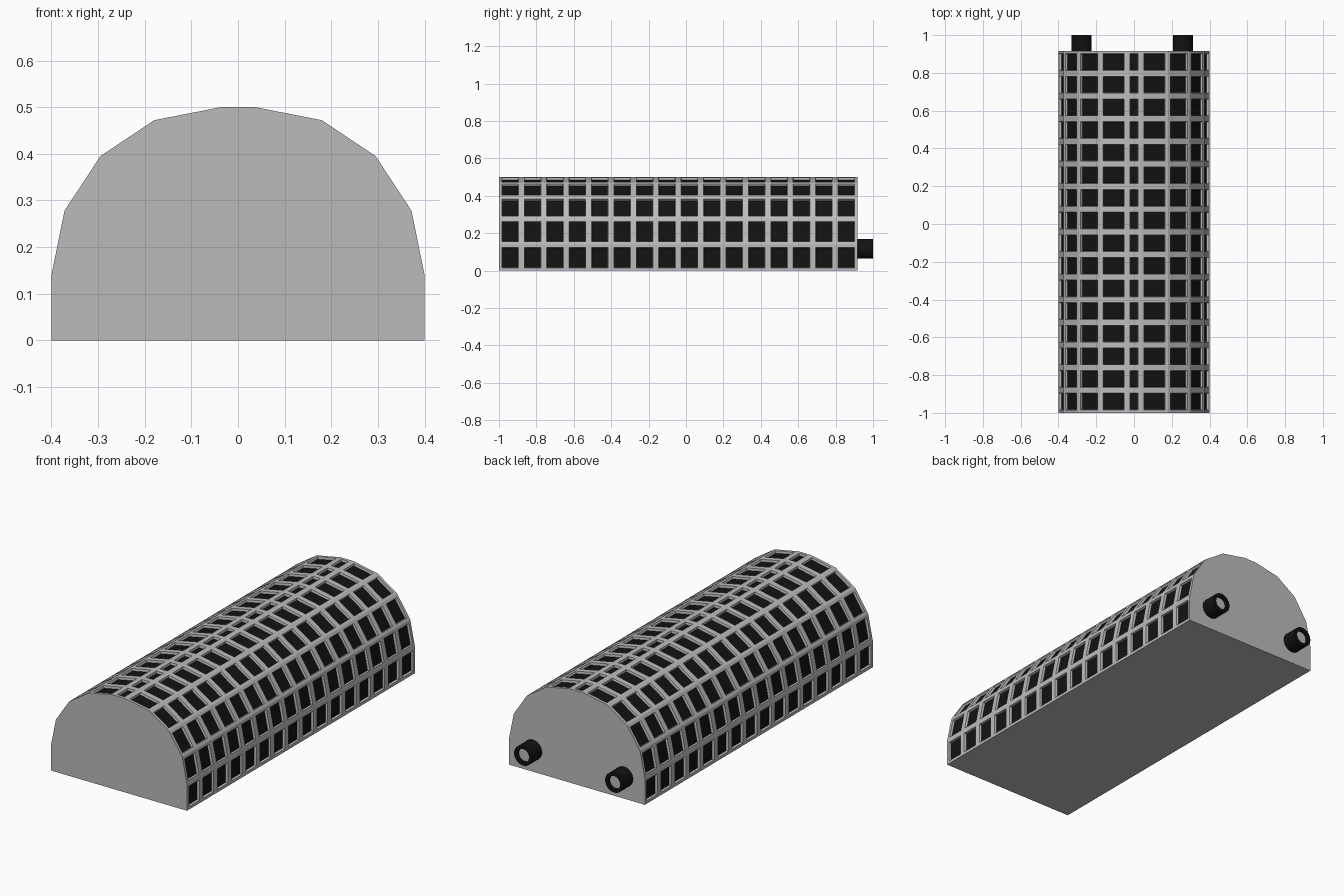
import bpy, bmesh, math

if "Cube" in bpy.data.objects:
    bpy.data.objects.remove(bpy.data.objects["Cube"])

def material(name, v):
    m = bpy.data.materials.new(name)
    m.diffuse_color = (v, v, v, 1)
    m.use_nodes = True
    m.node_tree.nodes["Principled BSDF"].inputs["Base Color"].default_value = m.diffuse_color
    return m

grey = material("grey_shell", 0.5)
black = material("black", 0.006)
Y0, Y1, ROWS = -1.0, 0.917, 16

def finish(bm, name):
    me = bpy.data.meshes.new(name)
    bm.to_mesh(me)
    bm.free()
    me.materials.append(grey)
    me.materials.append(black)
    ob = bpy.data.objects.new(name, me)
    bpy.context.collection.objects.link(ob)
    return ob

# Faceted half-barrel shell with a recessed dark window in every panel
half = [(0.4, 0), (0.4, 0.14), (0.372, 0.278), (0.295, 0.395), (0.18, 0.472), (0.037, 0.5)]
profile = half + [(-x, z) for x, z in reversed(half)]
bm = bmesh.new()
rings = []
for i in range(ROWS + 1):
    y = Y0 + (Y1 - Y0) * i / ROWS
    rings.append([bm.verts.new((x, y, z)) for x, z in profile])
panels = []
for a, b in zip(rings, rings[1:]):
    for j in range(len(profile) - 1):
        panels.append(bm.faces.new((a[j], b[j], b[j + 1], a[j + 1])))
    bm.faces.new((a[0], a[-1], b[-1], b[0]))
bm.faces.new(rings[0])
bm.faces.new(rings[-1][::-1])
bmesh.ops.recalc_face_normals(bm, faces=bm.faces)
bmesh.ops.inset_individual(bm, faces=panels, thickness=0.022)
bmesh.ops.inset_individual(bm, faces=panels, thickness=0.003, depth=-0.012)
for f in panels:
    f.material_index = 1
finish(bm, "shell")

# Black pipes on the back end, each with a shallow grey-bottomed bore
def pipe(name, cx, cz=0.117, n=32):
    bm = bmesh.new()
    steps = [(0.053, Y1 - 0.005), (0.053, 1.0), (0.035, 1.0), (0.035, 0.985)]
    loops = [[bm.verts.new((cx + r * math.cos(2 * math.pi * k / n), y,
                            cz + r * math.sin(2 * math.pi * k / n))) for k in range(n)]
             for r, y in steps]
    for a, b in zip(loops, loops[1:]):
        for k in range(n):
            q = (k + 1) % n
            bm.faces.new((a[k], a[q], b[q], b[k])).material_index = 1
    bm.faces.new(loops[0]).material_index = 1
    bm.faces.new(loops[-1])
    bmesh.ops.recalc_face_normals(bm, faces=bm.faces)
    ob = finish(bm, name)
    bpy.context.view_layer.objects.active = ob
    ob.select_set(True)
    bpy.ops.object.shade_smooth_by_angle(angle=math.radians(30))
    ob.select_set(False)

pipe("pipe_left", -0.277)
pipe("pipe_right", 0.259)
